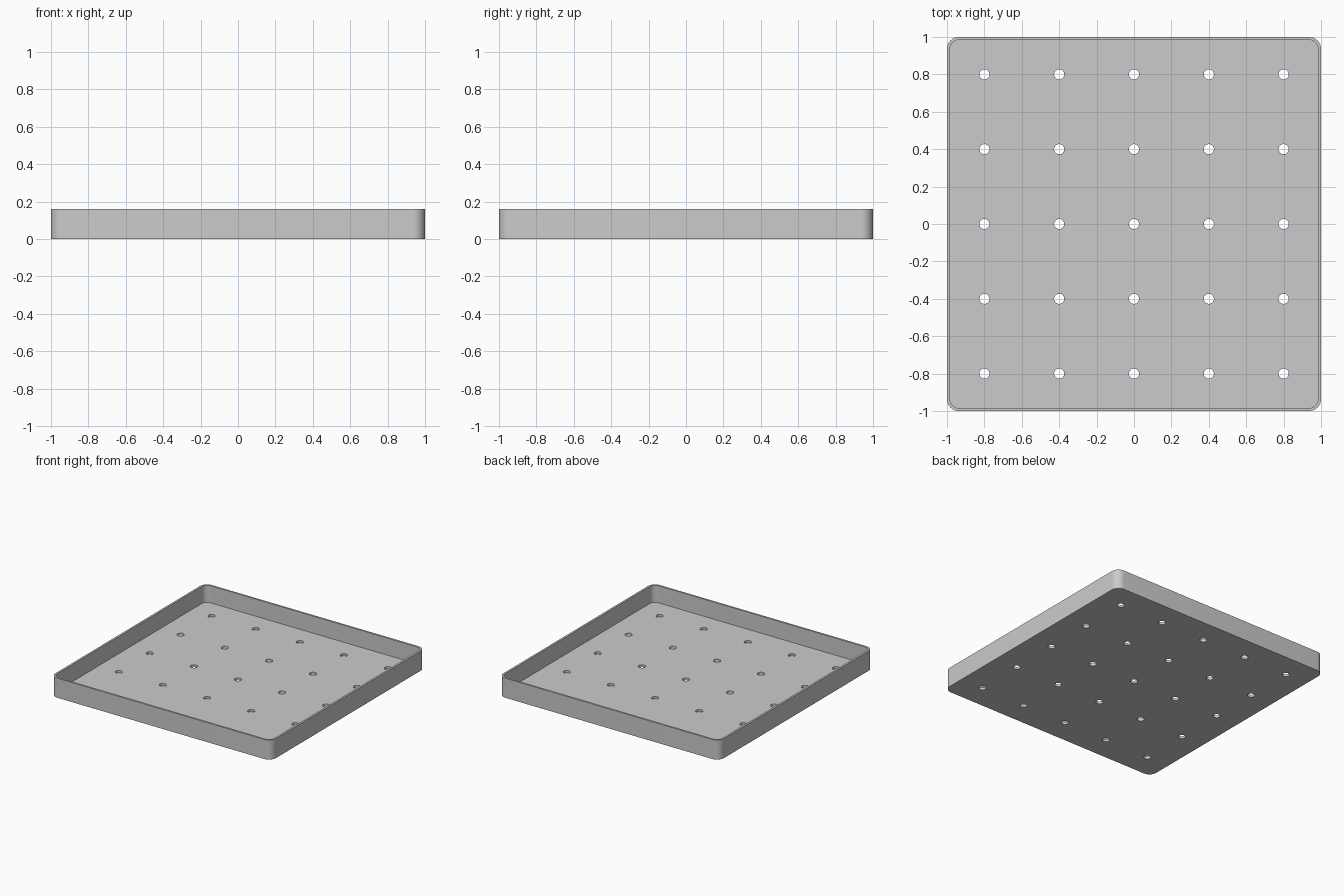
import bpy
import bmesh
from mathutils import Matrix

old = bpy.data.objects.get("Cube")
if old:
    bpy.data.objects.remove(old, do_unlink=True)

HEIGHT, WALL, FLOOR = 0.16, 0.016, 0.02
CORNER, HOLE = 0.064, 0.027
PITCH = 0.4


def rounded_block(bm, half, radius, z0, z1):
    """Square block with rounded vertical edges."""
    place = Matrix.Translation((0, 0, (z0 + z1) / 2)) @ Matrix.Diagonal((2 * half, 2 * half, z1 - z0, 1))
    bmesh.ops.create_cube(bm, size=1, matrix=place)
    upright = [e for e in bm.edges if abs(e.verts[0].co.z - e.verts[1].co.z) > 0.01]
    bmesh.ops.bevel(bm, geom=upright, offset=radius, segments=12, profile=0.5, affect='EDGES')


def make_object(name, bm):
    mesh = bpy.data.meshes.new(name)
    bm.to_mesh(mesh)
    bm.free()
    obj = bpy.data.objects.new(name, mesh)
    bpy.context.collection.objects.link(obj)
    return obj


# Solid tray body
bm = bmesh.new()
rounded_block(bm, 1, CORNER, 0, HEIGHT)
tray = make_object("tray", bm)

# Cavity that leaves thin walls and a floor
bm = bmesh.new()
rounded_block(bm, 1 - WALL, CORNER - WALL, FLOOR, HEIGHT + 0.1)
cavity = make_object("cavity_cutter", bm)

# Grid of drain holes
bm = bmesh.new()
for i in range(-2, 3):
    for j in range(-2, 3):
        bmesh.ops.create_cone(bm, cap_ends=True, segments=32, radius1=HOLE, radius2=HOLE, depth=0.1,
                              matrix=Matrix.Translation((i * PITCH, j * PITCH, 0.01)))
holes = make_object("hole_cutter", bm)

# Cut both out of the body
bpy.ops.object.select_all(action='DESELECT')
tray.select_set(True)
bpy.context.view_layer.objects.active = tray
for cutter in (cavity, holes):
    cutter.hide_render = True
    mod = tray.modifiers.new(cutter.name, 'BOOLEAN')
    mod.operation = 'DIFFERENCE'
    mod.solver = 'EXACT'
    mod.object = cutter
    bpy.ops.object.modifier_apply(modifier=mod.name)
    bpy.data.objects.remove(cutter, do_unlink=True)

# Light grey plastic
grey = bpy.data.materials.new("light_grey")
grey.use_nodes = True
colour = (0.6, 0.6, 0.6, 1)
grey.diffuse_color = colour
grey.node_tree.nodes["Principled BSDF"].inputs["Base Color"].default_value = colour
tray.data.materials.clear()
tray.data.materials.append(grey)

bpy.ops.object.shade_smooth_by_angle(angle=0.6)
